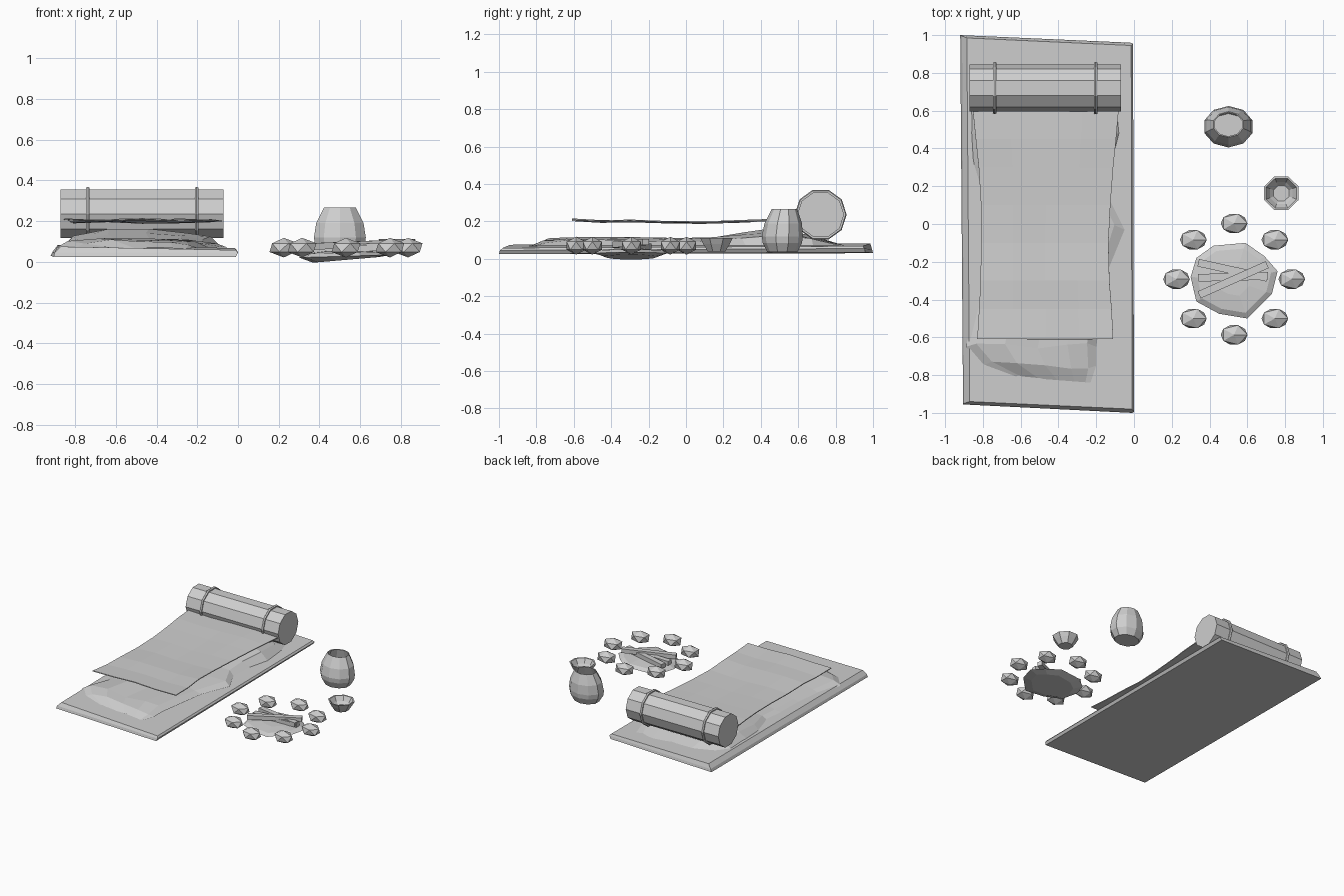
import bpy, bmesh, math, random
from mathutils import Vector

if "Cube" in bpy.data.objects:
    bpy.data.objects.remove(bpy.data.objects["Cube"])

random.seed(4)
grey = bpy.data.materials.new("plain grey")
grey.diffuse_color = (0.62, 0.62, 0.62, 1)
grey.use_nodes = True
grey.node_tree.nodes["Principled BSDF"].inputs["Base Color"].default_value = grey.diffuse_color


def finish(name, bm):
    bmesh.ops.recalc_face_normals(bm, faces=bm.faces)
    me = bpy.data.meshes.new(name)
    bm.to_mesh(me)
    bm.free()
    me.materials.append(grey)
    ob = bpy.data.objects.new(name, me)
    bpy.context.collection.objects.link(ob)
    return ob


def loft(name, rings, cap_start=True, cap_end=True):
    """Skin closed rings of equal point count."""
    bm = bmesh.new()
    vs = [[bm.verts.new(p) for p in r] for r in rings]
    n = len(vs[0])
    for a, b in zip(vs, vs[1:]):
        for i in range(n):
            j = (i + 1) % n
            bm.faces.new((a[i], a[j], b[j], b[i]))
    if cap_start:
        bm.faces.new(vs[0])
    if cap_end:
        bm.faces.new(vs[-1])
    return finish(name, bm)


def sheet(name, rows, thick):
    """Grid of points turned into a thin cloth."""
    bm = bmesh.new()
    vs = [[bm.verts.new(p) for p in r] for r in rows]
    for a, b in zip(vs, vs[1:]):
        for i in range(len(a) - 1):
            bm.faces.new((a[i], a[i + 1], b[i + 1], b[i]))
    ob = finish(name, bm)
    if thick:
        m = ob.modifiers.new("thickness", "SOLIDIFY")
        m.thickness = thick
        m.offset = 0
    return ob


def vessel(name, cx, cy, sides, profile, squash=1.0):
    rings = [[(cx + r * math.cos(t), cy + dy + r * squash * math.sin(t), z)
              for t in (math.tau * (i + 0.5) / sides for i in range(sides))]
             for r, z, dy in profile]
    return loft(name, rings)


# sleeping mat: slightly skewed slab with a sloped left side
loft("sleeping_mat", [
    [(-0.92, 1.0, 0.03), (-0.02, 0.96, 0.035), (-0.01, -1.0, 0.025), (-0.905, -0.955, 0.025)],
    [(-0.91, 0.995, 0.05), (-0.005, 0.955, 0.055), (0.0, -0.995, 0.045), (-0.90, -0.95, 0.045)],
    [(-0.885, 0.985, 0.082), (-0.015, 0.945, 0.068), (-0.01, -0.98, 0.058), (-0.87, -0.94, 0.075)],
])

# rumpled lower blanket: y, left x, right x, crown height
fur = [(-0.81, -0.62, -0.23, 0.085), (-0.75, -0.80, -0.2, 0.105), (-0.65, -0.89, -0.2, 0.11),
       (-0.45, -0.84, -0.17, 0.115), (-0.25, -0.82, -0.14, 0.11), (-0.03, -0.82, -0.05, 0.11),
       (0.13, -0.80, -0.13, 0.115), (0.32, -0.86, -0.12, 0.14), (0.48, -0.87, -0.08, 0.155),
       (0.68, -0.88, -0.10, 0.12), (0.83, -0.84, -0.15, 0.10)]
rows = []
for k, (y, xl, xr, h) in enumerate(fur):
    edge = 0.07
    row = []
    for f, lift in ((0, 0), (0.08, 0.65), (0.3, 1), (0.55, 1), (0.78, 0.9), (0.93, 0.6), (1, 0)):
        inner = 0 < f < 1
        dz = random.uniform(-0.01, 0.008) if inner else 0
        dy = -0.03 * f if k == 0 else (random.uniform(-0.025, 0.025) if inner else 0)
        if k in (0, len(fur) - 1):
            lift *= 0.3
        row.append((xl + (xr - xl) * f, y + dy, edge + (h - edge) * lift + dz))
    rows.append(row)
sheet("rumpled_blanket", rows, 0)

# unrolled cover hanging above the blanket: y, left x, right x, z
cover = [(-0.61, -0.83, -0.11, 0.208), (-0.45, -0.82, -0.118, 0.2), (-0.3, -0.812, -0.13, 0.203),
         (-0.1, -0.81, -0.135, 0.194), (0.1, -0.81, -0.125, 0.195), (0.3, -0.822, -0.11, 0.2),
         (0.45, -0.838, -0.095, 0.205), (0.62, -0.855, -0.08, 0.205)]
sheet("top_cover", [[(l + (r - l) * i / 4, y, z + 0.005 * math.sin(2.1 * i + 4 * y))
                     for i in range(5)] for y, l, r, z in cover], 0.006)


# rolled bedding with two binding straps, all ten sided
def x_ring(x, r):
    return [(x, 0.72 + r * math.cos(math.tau * i / 10), 0.236 + r * math.sin(math.tau * i / 10))
            for i in range(10)]


loft("bedding_roll", [x_ring(-0.87, 0.125), x_ring(-0.07, 0.125)])
for i, x in enumerate((-0.737, -0.203)):
    loft("roll_strap_%d" % (i + 1), [x_ring(x - 0.009, 0.12), x_ring(x - 0.009, 0.134),
                                     x_ring(x, 0.139), x_ring(x + 0.009, 0.134),
                                     x_ring(x + 0.009, 0.12)], False, False)

# water pot, open at the top
vessel("water_pot", 0.5, 0.515, 10, [
    (0.098, 0.035, 0), (0.128, 0.085, 0), (0.134, 0.12, 0), (0.122, 0.19, 0.005), (0.083, 0.266, 0.012),
    (0.076, 0.264, 0.012), (0.11, 0.185, 0.005), (0.115, 0.1, 0), (0.085, 0.05, 0)], 0.82)

# small bowl
vessel("small_bowl", 0.78, 0.163, 8, [
    (0.053, 0.04, 0), (0.08, 0.08, 0), (0.098, 0.112, 0), (0.087, 0.112, 0),
    (0.065, 0.078, 0), (0.045, 0.058, 0)], 0.97)

# ash bed: irregular low disc
rim = [(0.30, -0.28), (0.33, -0.18), (0.42, -0.115), (0.59, -0.10), (0.69, -0.17),
       (0.76, -0.25), (0.73, -0.37), (0.60, -0.50), (0.45, -0.475), (0.33, -0.41)]


def ash_ring(s, z, tilt):
    return [(0.53 + (x - 0.53) * s, -0.3 + (y + 0.3) * s, z + tilt * (x - 0.53)) for x, y in rim]


loft("ash_bed", [ash_ring(0.7, 0.01, 0.06), ash_ring(1, 0.028, 0.03),
                 ash_ring(0.85, 0.045, 0.02), ash_ring(0.4, 0.054, 0)])

# firewood sticks crossing on the ash
for i, (a, b) in enumerate((((0.34, -0.205, 0.065), (0.705, -0.285, 0.075)),
                            ((0.34, -0.285, 0.06), (0.71, -0.275, 0.07)),
                            ((0.345, -0.375, 0.075), (0.705, -0.215, 0.09)))):
    a, b = Vector(a), Vector(b)
    side = (b - a).cross(Vector((0, 0, 1))).normalized() * 0.02
    up = Vector((0, 0, 0.016))
    loft("firewood_%d" % (i + 1), [[p + side * s + up * u for s, u in
                                    ((-1, -1), (1, -1), (1, 1), (-1, 1))] for p in (a, b)])

# ring of hearth stones
for i in range(8):
    t = math.tau * i / 8
    bm = bmesh.new()
    bmesh.ops.create_icosphere(bm, subdivisions=1, radius=1)
    c = Vector((0.53 + 0.305 * math.cos(t), -0.292 + 0.295 * math.sin(t), 0.07))
    for v in bm.verts:
        v.co = c + Vector((v.co.x * 0.079, v.co.y * 0.06, v.co.z * 0.048))
    finish("hearth_stone_%d" % (i + 1), bm)
